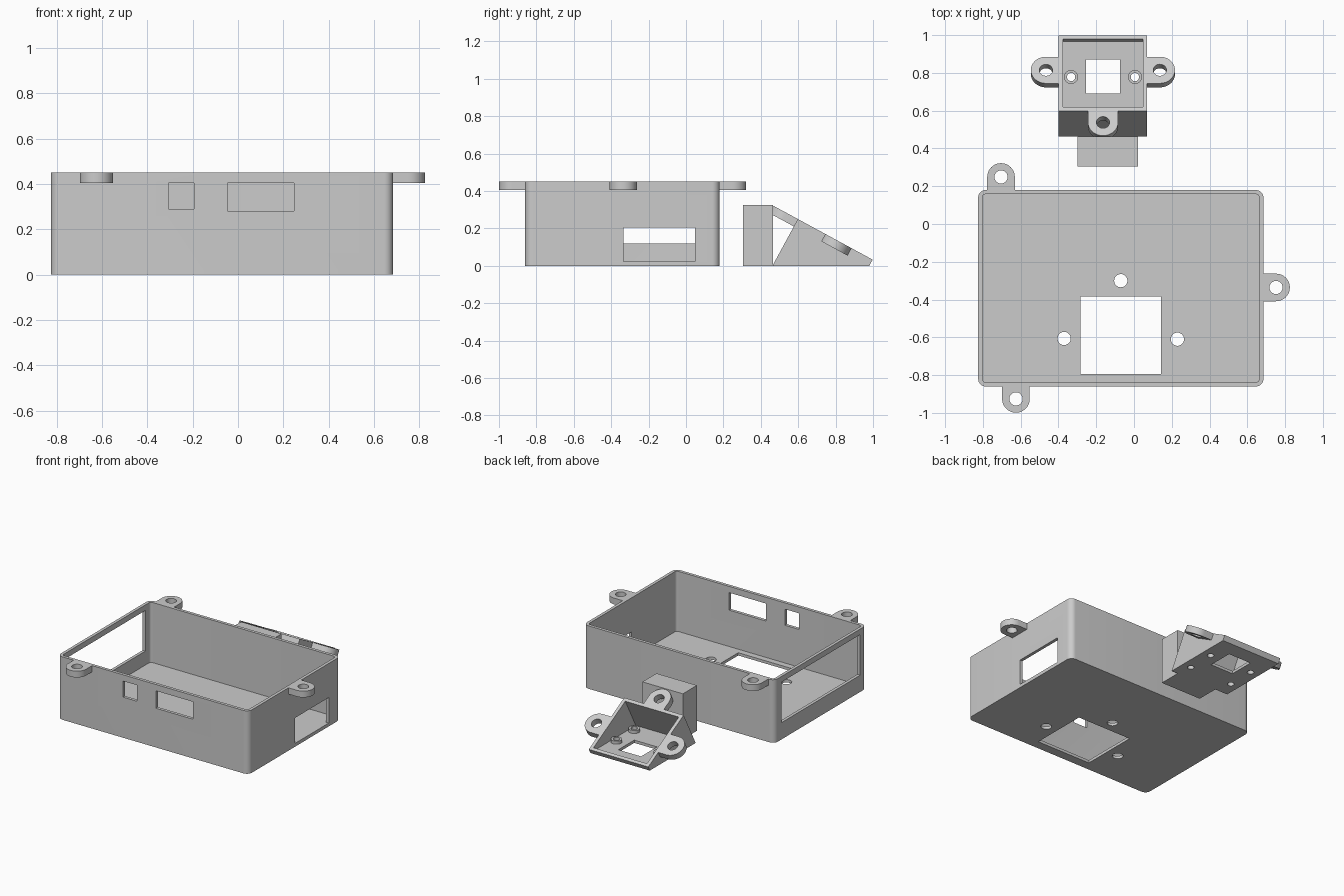
import bpy, bmesh, math
from mathutils import Matrix, Vector

if "Cube" in bpy.data.objects:
    bpy.data.objects.remove(bpy.data.objects["Cube"])

grey = bpy.data.materials.new("light_grey")
grey.diffuse_color = (0.6, 0.6, 0.6, 1)
grey.use_nodes = True
grey.node_tree.nodes["Principled BSDF"].inputs["Base Color"].default_value = grey.diffuse_color


def circle(x, y, r, n=32):
    return [(x + r * math.cos(2 * math.pi * i / n), y + r * math.sin(2 * math.pi * i / n)) for i in range(n)]


def rect(x0, x1, y0, y1, r=0.0, n=8):
    if r == 0:
        return [(x0, y0), (x1, y0), (x1, y1), (x0, y1)]
    pts = []
    corners = [(x1 - r, y1 - r), (x0 + r, y1 - r), (x0 + r, y0 + r), (x1 - r, y0 + r)]
    for k, (cx, cy) in enumerate(corners):
        for i in range(n + 1):
            a = math.pi / 2 * (k + i / n)
            pts.append((cx + r * math.cos(a), cy + r * math.sin(a)))
    return pts


def plate(name, loops, z0, z1, matrix=Matrix()):
    """Extrude a filled outline (first loop) with holes (other loops) from z0 to z1."""
    cu = bpy.data.curves.new(name, 'CURVE')
    cu.dimensions, cu.fill_mode, cu.extrude = '2D', 'BOTH', (z1 - z0) / 2
    for loop in loops:
        sp = cu.splines.new('POLY')
        sp.points.add(len(loop) - 1)
        for p, (x, y) in zip(sp.points, loop):
            p.co = (x, y, 0, 1)
        sp.use_cyclic_u = True
    tmp = bpy.data.objects.new("outline", cu)
    bpy.context.collection.objects.link(tmp)
    bpy.context.view_layer.update()
    me = bpy.data.meshes.new_from_object(tmp.evaluated_get(bpy.context.evaluated_depsgraph_get()))
    bpy.data.objects.remove(tmp)
    bm = bmesh.new()
    bm.from_mesh(me)
    bmesh.ops.remove_doubles(bm, verts=bm.verts, dist=1e-5)
    bmesh.ops.transform(bm, matrix=matrix @ Matrix.Translation((0, 0, (z0 + z1) / 2)), verts=bm.verts)
    bmesh.ops.recalc_face_normals(bm, faces=bm.faces)
    bm.to_mesh(me)
    bm.free()
    me.materials.clear()
    me.materials.append(grey)
    ob = bpy.data.objects.new(name, me)
    bpy.context.collection.objects.link(ob)
    return ob


def cut(ob, cutter):
    mod = ob.modifiers.new("cut", 'BOOLEAN')
    mod.operation, mod.solver, mod.object = 'DIFFERENCE', 'EXACT', cutter
    bpy.context.view_layer.update()
    me = bpy.data.meshes.new_from_object(ob.evaluated_get(bpy.context.evaluated_depsgraph_get()))
    ob.modifiers.clear()
    ob.data = me
    bpy.data.objects.remove(cutter)


def tab(name, x, y, r, direction, reach, z0, z1, matrix=Matrix()):
    """Round-ended screw tab; direction is the angle it points away from the wall."""
    arc = [(r * math.cos(a), r * math.sin(a)) for a in
           [-math.pi / 2 + math.pi * i / 24 for i in range(25)]]
    outline = [(-reach, -r)] + arc + [(-reach, r)]
    c, s = math.cos(direction), math.sin(direction)
    outline = [(x + u * c - v * s, y + u * s + v * c) for u, v in outline]
    return plate(name, [outline, circle(x, y, 0.035)], z0, z1, matrix)


# Main tray: floor with sensor opening and three holes
X0, X1, Y0, Y1, H, W, F = -0.825, 0.685, -0.86, 0.18, 0.45, 0.022, 0.02
holes = [circle(x, y, 0.035) for x, y in [(-0.07, -0.3), (-0.37, -0.606), (0.23, -0.61)]]
plate("tray_floor", [rect(X0, X1, Y0, Y1, 0.04), rect(-0.284, 0.143, -0.794, -0.384)] + holes, 0, F)

# Tray walls with cut windows
walls = plate("tray_walls", [rect(X0, X1, Y0, Y1, 0.04),
                             rect(X0 + W, X1 - W, Y0 + W, Y1 - W, 0.018)], F, H)
windows = [(-0.307, -0.195, Y0 - 0.1, Y0 + 0.1, 0.29, 0.405),
           (-0.047, 0.247, Y0 - 0.1, Y0 + 0.1, 0.28, 0.405),
           (X1 - 0.1, X1 + 0.1, -0.333, 0.047, 0.024, 0.206),
           (X0 - 0.1, X0 + 0.1, -0.79, 0.10, 0.12, 0.41)]
for x0, x1, y0, y1, z0, z1 in windows:
    cut(walls, plate("cutter", [rect(x0, x1, y0, y1)], z0, z1))

# Tray screw tabs
for name, x, y, d in [("tray_tab_back", -0.704, 0.249, 90), ("tray_tab_right", 0.752, -0.336, 0),
                      ("tray_tab_front", -0.625, -0.926, -90)]:
    tab(name, x, y, 0.073, math.radians(d), 0.08, 0.405, H)

# Sloped holder: wedge profile in the side plane, extruded across x
A = math.radians(28.5)
ca, sa = math.cos(A), math.sin(A)
TY, TZ, LEN = 0.598, 0.25, 0.455
side = Matrix(((0, 0, 1, 0), (1, 0, 0, 0), (0, 1, 0, 0), (0, 0, 0, 1)))


def slope_point(v, w):
    return (TY + v * ca + w * sa, TZ - v * sa + w * ca)


def at_height(v, z):
    return slope_point(v, (z - TZ + v * sa) / ca)


def wedge(name, v0, v1, top, z, x0, x1):
    return plate(name, [[at_height(v0, z), at_height(v1, z), slope_point(v1, top),
                         slope_point(v0, top)]], x0, x1, side)


holder = wedge("holder_body", 0, LEN, 0, 0, -0.40, 0.07)
cut(holder, wedge("cutter", 0.024, LEN - 0.022, 0.05, F, -0.376, 0.047))
cut(holder, plate("cutter", [rect(-0.254, -0.074, 0.69, 0.87)], -0.1, 0.06))

# Standoffs with through holes on the holder floor
for i, (x, y) in enumerate([(-0.333, 0.778), (0.005, 0.778), (-0.333, 0.578), (0.005, 0.578)]):
    cut(holder, plate("cutter", [circle(x, y, 0.022)], -0.1, 0.06))
    plate("standoff_%d" % (i + 1), [circle(x, y, 0.037), circle(x, y, 0.022)], F - 0.005, 0.042)

# Holder screw tabs, flush with the sloping rim
slope = Matrix.Translation((0, TY, TZ)) @ Matrix.Rotation(-A, 4, 'X')
for name, x, v, d, reach in [("holder_tab_left", -0.466, 0.247, 180, 0.076),
                             ("holder_tab_right", 0.137, 0.247, 0, 0.077),
                             ("holder_tab_top", -0.164, -0.068, -90, 0.078)]:
    tab(name, x, v, 0.08, math.radians(d), reach, -0.045, 0, slope)

# Block behind the holder
plate("support_block", [rect(-0.30, 0.02, 0.305, 0.464)], 0, 0.325)

# Smooth the round parts and keep the edges sharp
for ob in bpy.context.scene.objects:
    ob.select_set(True)
    bpy.context.view_layer.objects.active = ob
bpy.ops.object.shade_smooth_by_angle(angle=math.radians(30))
